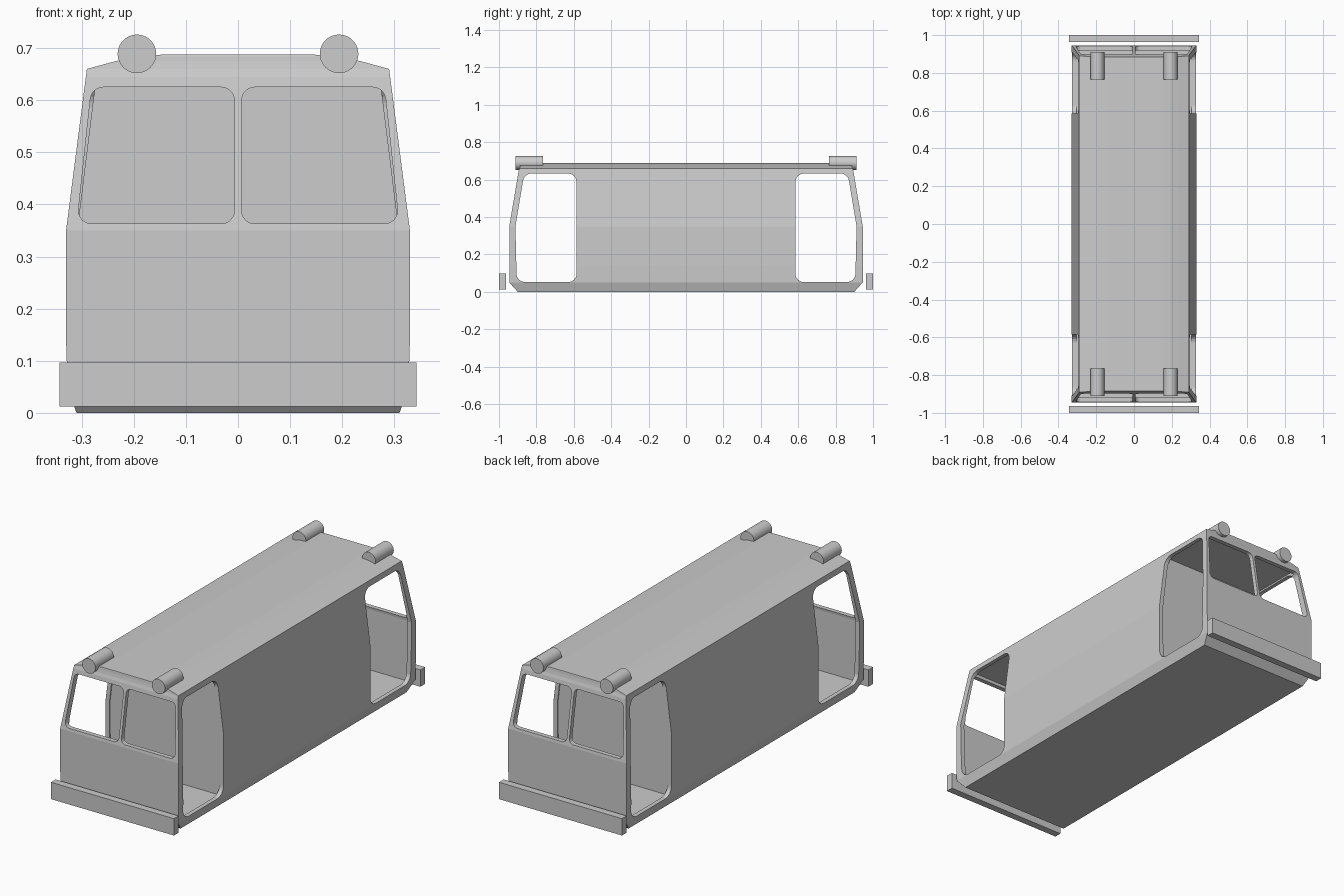
import bpy, bmesh, math
from mathutils import Vector

cube = bpy.data.objects.get("Cube")
if cube:
    bpy.data.objects.remove(cube, do_unlink=True)

grey = bpy.data.materials.new("plain_grey")
grey.use_nodes = True
COLOUR = (0.604, 0.604, 0.604, 1)
grey.diffuse_color = COLOUR
grey.node_tree.nodes["Principled BSDF"].inputs["Base Color"].default_value = COLOUR


def finish(name, bm):
    bmesh.ops.recalc_face_normals(bm, faces=bm.faces)
    mesh = bpy.data.meshes.new(name)
    bm.to_mesh(mesh)
    bm.free()
    mesh.materials.append(grey)
    obj = bpy.data.objects.new(name, mesh)
    bpy.context.collection.objects.link(obj)
    return obj


def skin(bm, rings):
    """Join point rings into a closed solid."""
    rings = [[bm.verts.new(p) for p in ring] for ring in rings]
    for a, b in zip(rings, rings[1:]):
        for i in range(len(a)):
            j = (i + 1) % len(a)
            bm.faces.new((a[i], a[j], b[j], b[i]))
    bm.faces.new(rings[0])
    bm.faces.new(rings[-1])


def rectangle(x0, x1, y0, y1, z):
    return [(x0, y0, z), (x1, y0, z), (x1, y1, z), (x0, y1, z)]


def rounded(corners, radius, steps=6):
    """Outline of a polygon with its sharper corners rounded off."""
    points = []
    for i, corner in enumerate(corners):
        c = Vector(corner)
        a = (Vector(corners[i - 1]) - c).normalized()
        b = (Vector(corners[(i + 1) % len(corners)]) - c).normalized()
        half = math.acos(a.dot(b)) / 2
        if half > math.radians(75):
            points.append(c)
            continue
        centre = c + (a + b).normalized() * (radius / math.sin(half))
        start = c + a * (radius / math.tan(half)) - centre
        end = c + b * (radius / math.tan(half)) - centre
        points += [centre + start.lerp(end, k / steps).normalized() * radius
                   for k in range(steps + 1)]
    return points


def cut(target, cutter):
    """Subtract the cutter for good, then discard it."""
    mod = target.modifiers.new("cut", "BOOLEAN")
    mod.operation = "DIFFERENCE"
    mod.solver = "EXACT"
    mod.object = cutter
    bpy.context.view_layer.update()
    graph = bpy.context.evaluated_depsgraph_get()
    mesh = bpy.data.meshes.new_from_object(target.evaluated_get(graph))
    target.modifiers.clear()
    target.data = mesh
    bpy.data.objects.remove(cutter, do_unlink=True)


# Body: height, half width, half length
bm = bmesh.new()
levels = [(0, .31, .90), (.05, .327, .945), (.14, .33, .945), (.35, .33, .945),
          (.645, .292, .895), (.66, .29, .89), (.675, .235, .887),
          (.684, .19, .886), (.688, .14, .885)]
skin(bm, [rectangle(-x, x, -y, y, z) for z, x, y in levels])
body = finish("body_shell", bm)

# Hollow cab at each end, leaving a bulkhead
bm = bmesh.new()
inside = [(.045, .305, .922), (.35, .308, .922), (.64, .272, .873)]
for s in (-1, 1):
    skin(bm, [rectangle(-x, x, s * .58, s * y, z) for z, x, y in inside])
cut(body, finish("cab_cutter", bm))

# Paired windows in both ends
bm = bmesh.new()
window = rounded([(.007, .363), (.309, .363), (.281, .625), (.007, .625)], .025)
for sx in (-1, 1):
    for sy in (-1, 1):
        skin(bm, [[(sx * p.x, sy * y, p.y) for p in window] for y in (.8, 1.05)])
cut(body, finish("window_cutter", bm))

# Door openings on both sides of each cab
bm = bmesh.new()
door = rounded([(.585, .052), (.905, .052), (.912, .35), (.865, .632), (.585, .632)], .045)
for s in (-1, 1):
    skin(bm, [[(x, s * p.x, p.y) for p in door] for x in (-.5, .5)])
cut(body, finish("door_cutter", bm))

for end, s in (("front", -1), ("rear", 1)):
    # Bumper
    bm = bmesh.new()
    skin(bm, [rectangle(-.343, .343, s * .963, s * 1.0, z) for z in (.012, .097)])
    finish(end + "_bumper", bm)

    # Roof lamps
    for side, x in (("left", .194), ("right", -.194)):
        bpy.ops.mesh.primitive_cylinder_add(vertices=40, radius=.037, depth=.146,
                                            location=(x, s * .838, .689),
                                            rotation=(math.pi / 2, 0, 0))
        lamp = bpy.context.object
        lamp.name = f"{end}_{side}_roof_lamp"
        lamp.data.materials.append(grey)
        bpy.ops.object.shade_smooth_by_angle(angle=math.radians(30))
